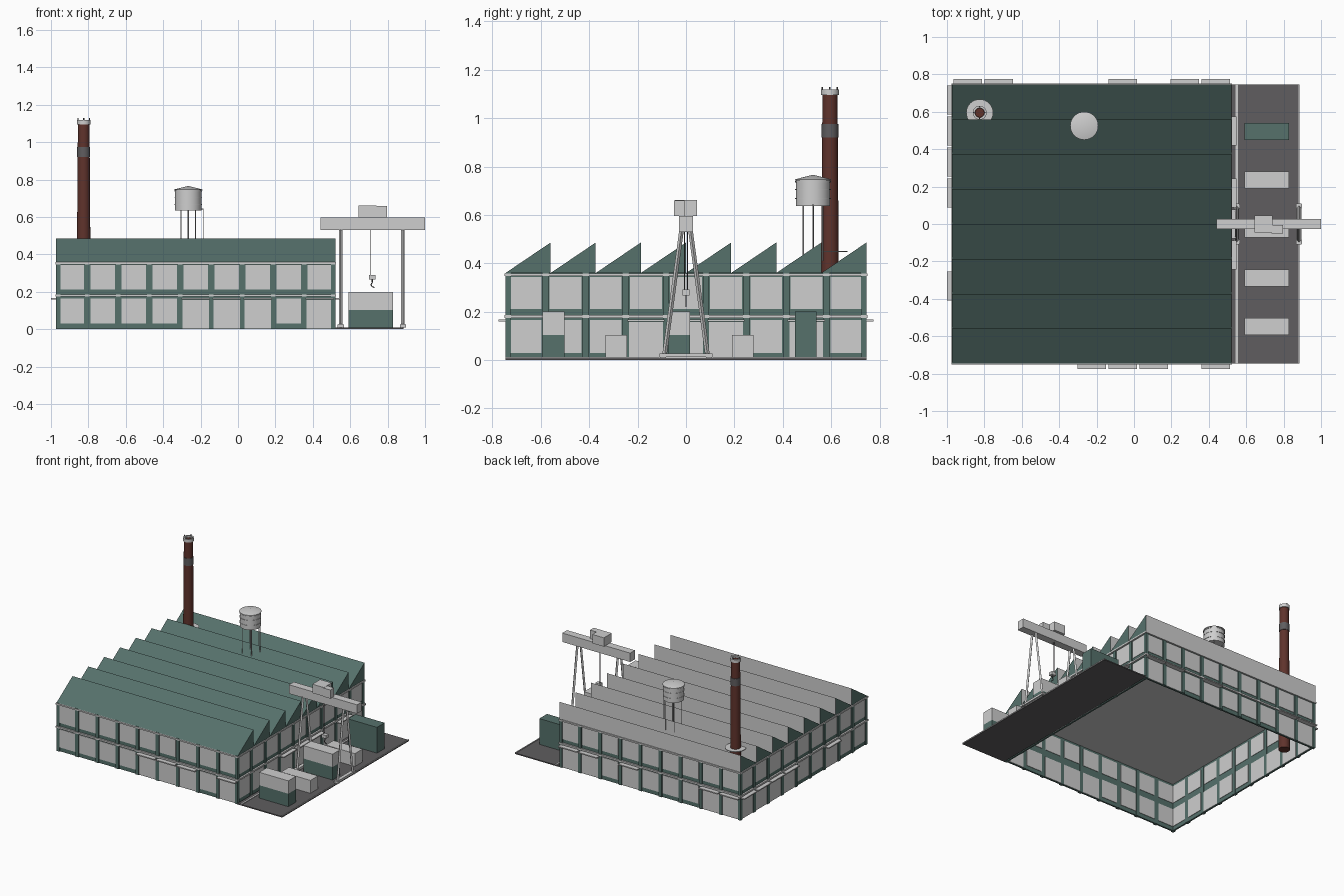
import bpy, bmesh, math
from mathutils import Matrix, Vector

if "Cube" in bpy.data.objects:
    bpy.data.objects.remove(bpy.data.objects["Cube"])


def material(name, r, g, b):
    m = bpy.data.materials.new(name)
    m.use_nodes = True
    m.diffuse_color = (r, g, b, 1)
    m.node_tree.nodes["Principled BSDF"].inputs["Base Color"].default_value = (r, g, b, 1)
    return m


GREEN = material("muted green", 0.092, 0.165, 0.148)
LIGHT = material("light grey", 0.62, 0.62, 0.62)
DARK = material("dark grey", 0.115, 0.11, 0.115)
BRICK = material("brick brown", 0.115, 0.033, 0.025)


def finish(name, bm, *mats, smooth=False):
    bmesh.ops.recalc_face_normals(bm, faces=bm.faces)
    me = bpy.data.meshes.new(name)
    bm.to_mesh(me)
    bm.free()
    for m in mats:
        me.materials.append(m)
    ob = bpy.data.objects.new(name, me)
    bpy.context.scene.collection.objects.link(ob)
    if smooth:
        bpy.ops.object.select_all(action="DESELECT")
        ob.select_set(True)
        bpy.context.view_layer.objects.active = ob
        bpy.ops.object.shade_smooth_by_angle(angle=math.radians(40))
    return ob


def add_box(bm, x, y, z, frame=Matrix()):
    """Box from (min, max) pairs, placed in a frame."""
    size = [b - a for a, b in (x, y, z)]
    mid = [(a + b) / 2 for a, b in (x, y, z)]
    bmesh.ops.create_cube(bm, size=1, matrix=frame @ Matrix.Translation(mid) @ Matrix.Diagonal((*size, 1)))


def boxes(name, mat, *items):
    bm = bmesh.new()
    for it in items:
        add_box(bm, *it)
    return finish(name, bm, mat)


def add_strut(bm, a, b, r, sides=8):
    a, b = Vector(a), Vector(b)
    d = b - a
    m = Matrix.Translation((a + b) / 2) @ d.to_track_quat("Z", "Y").to_matrix().to_4x4()
    bmesh.ops.create_cone(bm, cap_ends=True, segments=sides, radius1=r, radius2=r, depth=d.length, matrix=m)


def lathe(name, mat, x, y, profile, sides=32):
    """Spin (radius, height) points around a vertical axis."""
    bm = bmesh.new()
    vs = [bm.verts.new((r, 0, z)) for r, z in profile]
    es = [bm.edges.new(p) for p in zip(vs, vs[1:])]
    bmesh.ops.spin(bm, geom=vs + es, cent=(0, 0, 0), axis=(0, 0, 1), angle=math.tau, steps=sides, use_duplicate=False)
    bmesh.ops.remove_doubles(bm, verts=bm.verts, dist=1e-5)
    bmesh.ops.translate(bm, verts=bm.verts, vec=(x, y, 0))
    return finish(name, bm, mat, smooth=True)


# Factory hall: four walls with nine bays each, open underneath
HALF, CX, BAYS = 0.746, -0.226, 9
BAY = 2 * HALF / BAYS
TOP = 0.36
DOORS = {"front": (4, 5, 6, 8), "right": (3, 4, 5, 7), "back": (0, 1, 3, 7, 8), "left": (0, 1, 2, 3, 6)}

for k, (side, doors) in enumerate(DOORS.items()):
    frame = Matrix.Translation((CX, 0, 0)) @ Matrix.Rotation(k * math.pi / 2, 4, "Z")
    wall, panes, door, canopy, trim = (bmesh.new() for _ in range(5))
    face = -HALF + 0.008
    add_box(wall, (-HALF + 0.008, HALF - 0.008), (face, face + 0.012), (0, TOP), frame)
    for i in range(BAYS + 1):
        u = -HALF + i * BAY
        lo, hi = max(u - 0.013, -HALF), min(u + 0.013, HALF)
        add_box(wall, (lo, hi), (-HALF, face + 0.014), (0, TOP), frame)
    for i in range(BAYS):
        u = -HALF + (i + 0.5) * BAY
        deep = (face - 0.003, face + 0.015)
        add_box(panes, (u - 0.066, u + 0.066), deep, (0.212, 0.343), frame)
        if i in doors:
            add_box(door, (u - 0.07, u + 0.07), deep, (0.003, 0.157), frame)
            add_box(canopy, (u - 0.077, u + 0.077), (-HALF - 0.028, face), (0.16, 0.168), frame)
        else:
            add_box(panes, (u - 0.066, u + 0.066), deep, (0.03, 0.165), frame)
    for z in ((0.174, 0.186), (0.347, 0.358)):
        add_box(trim, (-HALF - 0.005, HALF + 0.005), (-HALF - 0.005, face), z, frame)
    finish(side + "_wall", wall, GREEN)
    finish(side + "_windows", panes, LIGHT)
    finish(side + "_doors", door, LIGHT)
    finish(side + "_canopies", canopy, LIGHT)
    finish(side + "_cornices", trim, LIGHT)

# Sawtooth roof: green slopes and gables, pale north lights and ceiling
TEETH = 8
bm = bmesh.new()
step = 2 * HALF / TEETH
for i in range(TEETH):
    y0, y1 = -HALF + i * step, -HALF + (i + 1) * step
    ends = [[bm.verts.new((x, y, z)) for y, z in ((y0, TOP), (y1, TOP), (y1, 0.486))]
            for x in (CX - HALF, CX + HALF)]
    bm.faces.new(ends[0])
    bm.faces.new(ends[1][::-1])
    for j in range(3):
        a, b = j, (j + 1) % 3
        bm.faces.new((ends[0][a], ends[0][b], ends[1][b], ends[1][a]))
roof = finish("sawtooth_roof", bm, GREEN, LIGHT)
for p in roof.data.polygons:
    if p.normal.y > 0.9 or p.normal.z < -0.9:
        p.material_index = 1

# Chimney
CHX, CHY = -0.825, 0.595
lathe("chimney_shaft", BRICK, CHX, CHY,
      [(0, 0), (0.039, 0), (0.031, 1.105), (0.022, 1.105), (0.022, 1.02), (0, 1.02)])
lathe("chimney_band", DARK, CHX, CHY, [(0.0325, 0.92), (0.0345, 0.92), (0.0345, 0.975), (0.032, 0.975)])
lathe("chimney_cap", LIGHT, CHX, CHY,
      [(0.029, 1.095), (0.037, 1.095), (0.037, 1.118), (0.025, 1.118), (0.025, 1.1), (0.029, 1.095)])
lathe("chimney_flashing", LIGHT, CHX, CHY, [(0.03, 0.446), (0.072, 0.446), (0.072, 0.451), (0.03, 0.451)])
bm = bmesh.new()
for i in range(4):
    a = i * math.pi / 2
    p = Vector((CHX + 0.031 * math.cos(a), CHY + 0.031 * math.sin(a), 1.11))
    add_strut(bm, p, p + Vector((0, 0, 0.018)), 0.003)
finish("chimney_rods", bm, DARK)

# Water tank
TX, TY = -0.266, 0.525
lathe("tank", LIGHT, TX, TY, [(0, 0.636), (0.071, 0.636), (0.071, 0.742), (0.075, 0.742), (0.075, 0.747), (0, 0.766)])
for i, z in enumerate((0.665, 0.703, 0.735)):
    lathe(f"tank_hoop_{i + 1}", LIGHT, TX, TY, [(0.07, z), (0.0735, z), (0.0735, z + 0.005), (0.07, z + 0.005)])
bm = bmesh.new()
for sx in (-1, 1):
    for sy in (-1, 1):
        x, y = TX + sx * 0.038, TY + sy * 0.04
        add_strut(bm, (x, y, 0.41), (x, y, 0.64), 0.0025)
add_strut(bm, (TX, TY, 0.44), (TX, TY, 0.64), 0.003)
add_strut(bm, (TX + 0.08, TY, 0.44), (TX + 0.08, TY, 0.645), 0.002)
add_strut(bm, (TX + 0.08, TY, 0.643), (TX + 0.06, TY, 0.643), 0.002)
finish("tank_legs", bm, LIGHT)

# Yard with crane rails
boxes("yard", DARK, ((CX + HALF, 0.886), (-HALF, HALF), (0, 0.008)))
RAILS = (0.549, 0.882)
boxes("crane_rails", LIGHT, ((0.542, 0.556), (-HALF, HALF), (0.008, 0.013)),
      ((0.879, 0.885), (-HALF, HALF), (0.008, 0.013)))

# Containers, each a stack of colours from the ground up
STACKS = ((-0.548, (GREEN, LIGHT)), (-0.288, (LIGHT,)), (-0.028, (GREEN, LIGHT)),
          (0.235, (LIGHT,)), (0.495, (GREEN, GREEN)))
for i, (y, colours) in enumerate(STACKS):
    for j, mat in enumerate(colours):
        z = 0.008 + j * 0.096
        boxes(f"container_{i + 1}_{j + 1}", mat, ((0.59, 0.83), (y - 0.045, y + 0.045), (z, z + 0.096)))

# Gantry crane
boxes("crane_beam", LIGHT, ((0.44, 1.0), (-0.028, 0.028), (0.53, 0.596)))
boxes("crane_trolley", LIGHT, ((0.645, 0.74), (-0.046, 0.046), (0.596, 0.662)),
      ((0.735, 0.796), (-0.05, -0.006), (0.596, 0.66)))
bm = bmesh.new()
for x in RAILS:
    add_box(bm, (x - 0.013, x + 0.013), (-0.11, 0.11), (0.012, 0.028))
    for s in (-1, 1):
        add_strut(bm, (x, s * 0.088, 0.026), (x, s * 0.018, 0.54), 0.0095, 4)
        add_box(bm, (x - 0.017, x + 0.017), (s * 0.095 - 0.012, s * 0.095 + 0.012), (0.009, 0.024))
finish("crane_legs", bm, LIGHT)

# Hoist
bm = bmesh.new()
for y in (-0.006, 0.006):
    add_strut(bm, (0.707, y, 0.285), (0.707, y, 0.6), 0.0018, 6)
finish("hoist_cables", bm, DARK)
boxes("hoist_block", LIGHT, ((0.7, 0.736), (-0.015, 0.015), (0.267, 0.291)))
cu = bpy.data.curves.new("hoist_hook", "CURVE")
cu.dimensions = "3D"
cu.bevel_depth = 0.003
cu.bevel_resolution = 1
path = [(0.718, 0.27), (0.718, 0.25), (0.711, 0.238), (0.717, 0.228), (0.73, 0.222)]
sp = cu.splines.new("POLY")
sp.points.add(len(path) - 1)
for pt, (x, z) in zip(sp.points, path):
    pt.co = (x, 0, z, 1)
cu.materials.append(DARK)
bpy.context.scene.collection.objects.link(bpy.data.objects.new("hoist_hook", cu))
